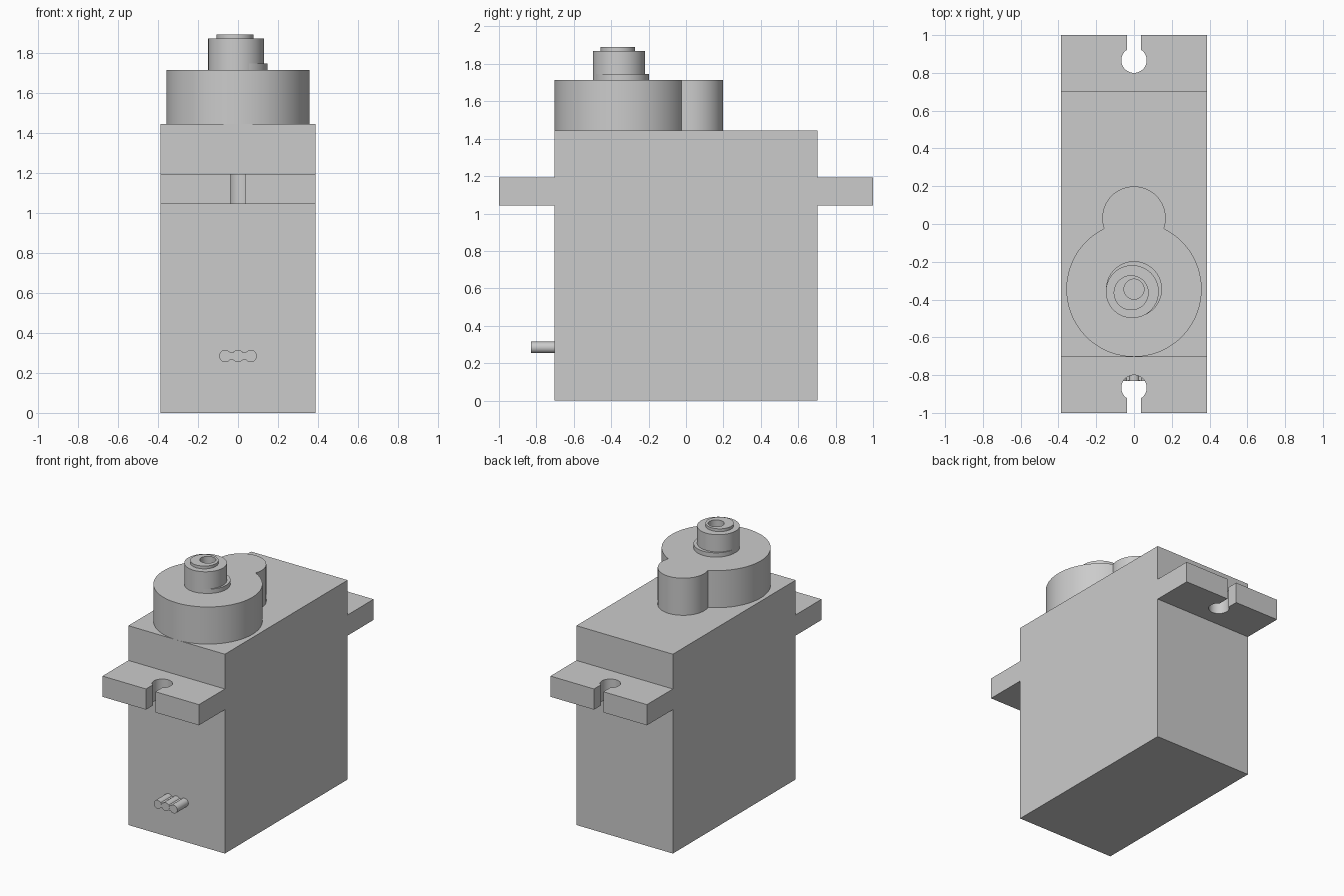
import bpy
import bmesh
from math import sin, cos, pi, asin, acos, radians
from mathutils import Matrix

cube = bpy.data.objects.get("Cube")
if cube:
    bpy.data.objects.remove(cube, do_unlink=True)

GREY = (0.6, 0.6, 0.6, 1)
grey = bpy.data.materials.new("light grey plastic")
grey.use_nodes = True
grey.diffuse_color = GREY
grey.node_tree.nodes["Principled BSDF"].inputs["Base Color"].default_value = GREY


def arc(cx, cy, r, start, end, steps):
    return [(cx + r * cos(start + (end - start) * i / steps),
             cy + r * sin(start + (end - start) * i / steps)) for i in range(steps + 1)]


def circle(cx, cy, r, steps=64):
    return arc(cx, cy, r, 0, 2 * pi, steps)[:-1]


def loft(name, sections, matrix=None):
    """Bridge (outline, height) sections of equal point count and cap both ends."""
    bm = bmesh.new()
    loops = [[bm.verts.new((x, y, z)) for x, y in pts] for pts, z in sections]
    for low, high in zip(loops, loops[1:]):
        n = len(low)
        for i in range(n):
            j = (i + 1) % n
            bm.faces.new((low[i], low[j], high[j], high[i]))
    bm.faces.new(loops[0][::-1])
    bm.faces.new(loops[-1])
    if matrix:
        bm.transform(matrix)
    bmesh.ops.recalc_face_normals(bm, faces=bm.faces)
    mesh = bpy.data.meshes.new(name)
    bm.to_mesh(mesh)
    bm.free()
    mesh.materials.append(grey)
    obj = bpy.data.objects.new(name, mesh)
    bpy.context.collection.objects.link(obj)
    bpy.ops.object.select_all(action='DESELECT')
    obj.select_set(True)
    bpy.context.view_layer.objects.active = obj
    bpy.ops.object.shade_smooth_by_angle(angle=radians(30))
    return obj


def prism(name, pts, bottom, top, matrix=None):
    return loft(name, [(pts, bottom), (pts, top)], matrix)


# Main case
W, D, H = 0.387, 0.703, 1.445
prism("case", [(-W, -D), (W, -D), (W, D), (-W, D)], 0, H)

# Mounting ears with keyhole slots
SLOT, HOLE = 0.0375, 0.067
gap = asin(SLOT / HOLE)
keyhole = arc(0, 0.867, HOLE, pi / 2 - gap, -1.5 * pi + gap, 40)
ear = [(W, D), (W, 1), (SLOT, 1)] + keyhole + [(-SLOT, 1), (-W, 1), (-W, D)]
prism("back_ear", ear, 1.043, 1.193)
prism("front_ear", [(-x, -y) for x, y in ear], 1.043, 1.193)

# Gear housing: large and small round lobes merged into one outline
AXIS, R = -0.345, 0.358
LOBE, r = 0.031, 0.168
d = LOBE - AXIS
big = acos((d * d + R * R - r * r) / (2 * d * R))
small = acos((d * d + r * r - R * R) / (2 * d * r))
housing = arc(0, AXIS, R, pi / 2 + big, 2.5 * pi - big, 80)
housing += arc(0, LOBE, r, small - pi / 2, 1.5 * pi - small, 48)[1:-1]
prism("gear_housing", housing, H, 1.714)

# Output shaft: collar, and a slightly offset stepped shaft with a screw hole
prism("shaft_collar", circle(0, AXIS, 0.148), 1.71, 1.745)
shaft = circle(-0.009, -0.358, 0.14)
tip = circle(-0.015, -0.364, 0.0925)
bore = circle(0, AXIS, 0.053)
loft("output_shaft", [(shaft, 1.71), (shaft, 1.87), (tip, 1.87), (tip, 1.89),
                      (bore, 1.89), (bore, 1.75)])

# Three-strand cable stub, with webs joining the strands
forward = Matrix.Rotation(pi / 2, 4, 'X')
WIRE_Z, PITCH = 0.284, 0.064
for i, side in enumerate(("right", "middle", "left")):
    prism(side + "_wire", circle((i - 1) * PITCH, WIRE_Z, 0.0305, 24), 0.69, 0.83, forward)
for side, x in (("right", -PITCH / 2), ("left", PITCH / 2)):
    web = [(x + a * 0.014, WIRE_Z + b * 0.018) for a, b in ((-1, -1), (1, -1), (1, 1), (-1, 1))]
    prism(side + "_wire_web", web, 0.69, 0.829, forward)
